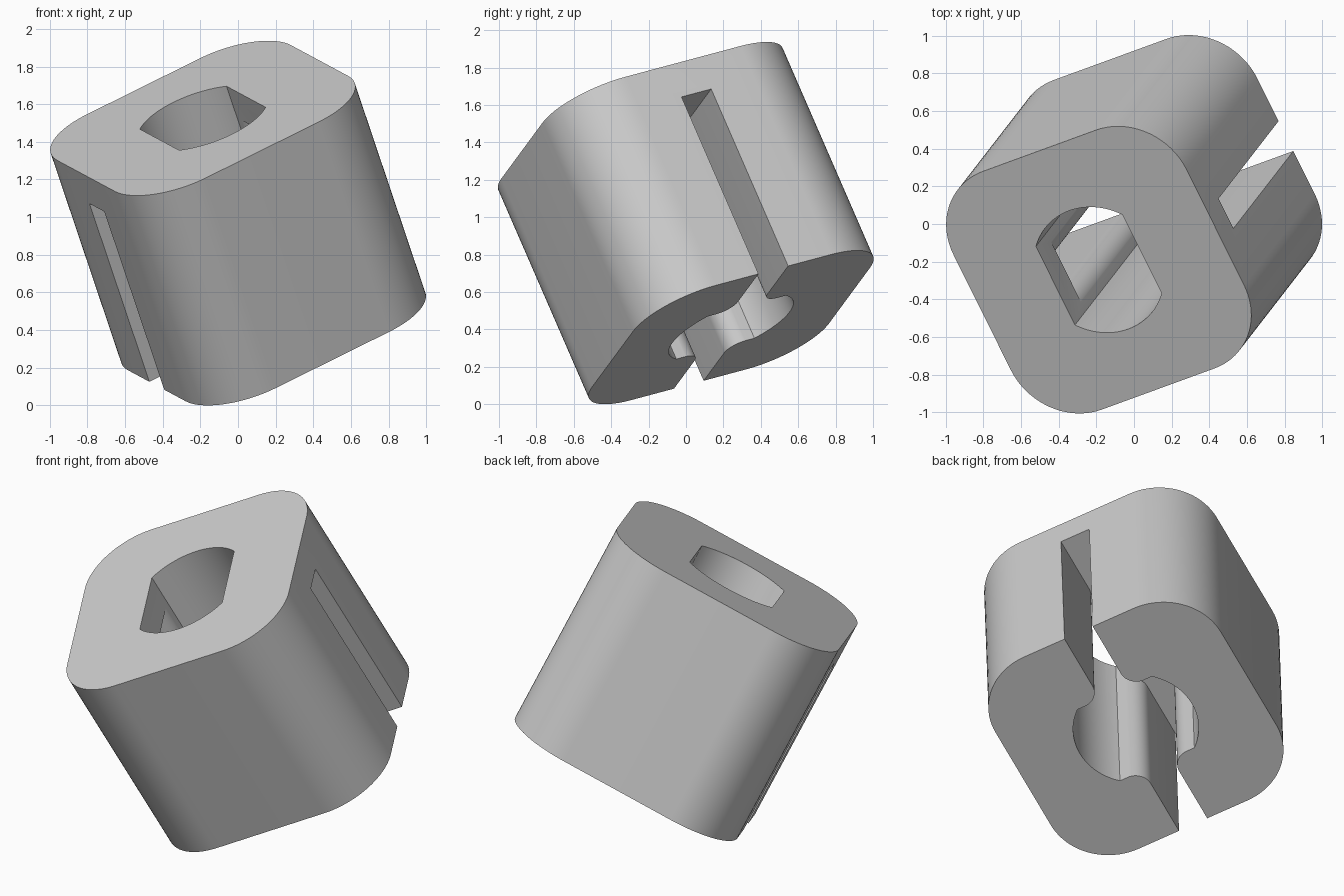
import bpy
import bmesh
from math import atan2, cos, sin, pi, hypot
from mathutils import Vector, Matrix

cube = bpy.data.objects.get("Cube")
if cube:
    bpy.data.objects.remove(cube, do_unlink=True)

HEIGHT = 1.272       # length along the block's own axis
HALF = 0.727         # half width of the rounded square
CORNER = 0.375
BORE = 0.361         # bore radius
FLAT = 0.27          # distance of the bore flats from the axis
SLOT = 0.091         # half width of the slot
SLOT_TOP = 1.08
ROUND = 0.1          # rounding where the slot meets the bore


def arc(cx, cy, r, start, end, steps):
    return [(cx + r * cos(start + (end - start) * i / steps),
             cy + r * sin(start + (end - start) * i / steps))
            for i in range(steps + 1)]


def prism(name, outline, low, high):
    bm = bmesh.new()
    face = bm.faces.new([bm.verts.new((x, y, low)) for x, y in outline])
    grown = bmesh.ops.extrude_face_region(bm, geom=[face], use_keep_orig=True)
    top = [g for g in grown["geom"] if isinstance(g, bmesh.types.BMVert)]
    bmesh.ops.translate(bm, verts=top, vec=(0, 0, high - low))
    bmesh.ops.recalc_face_normals(bm, faces=bm.faces)
    mesh = bpy.data.meshes.new(name)
    bm.to_mesh(mesh)
    bm.free()
    obj = bpy.data.objects.new(name, mesh)
    bpy.context.collection.objects.link(obj)
    return obj


def activate(obj):
    bpy.ops.object.select_all(action="DESELECT")
    obj.select_set(True)
    bpy.context.view_layer.objects.active = obj


def cut(body, cutter):
    cutter.hide_render = True
    mod = body.modifiers.new("cut", "BOOLEAN")
    mod.operation = "DIFFERENCE"
    mod.solver = "EXACT"
    mod.object = cutter
    activate(body)
    bpy.ops.object.modifier_apply(modifier=mod.name)
    bpy.data.objects.remove(cutter, do_unlink=True)


# Rounded square body
inner = HALF - CORNER
outline = []
for k, (sx, sy) in enumerate([(1, 1), (-1, 1), (-1, -1), (1, -1)]):
    outline += arc(sx * inner, sy * inner, CORNER, k * pi / 2, (k + 1) * pi / 2, 20)
body = prism("slotted_block", outline, 0, HEIGHT)

# Bore with two flats, right through
edge = atan2((BORE ** 2 - FLAT ** 2) ** 0.5, FLAT)
bore = arc(0, 0, BORE, edge, pi - edge, 28) + arc(0, 0, BORE, pi + edge, 2 * pi - edge, 28)
cut(body, prism("bore_cutter", bore, -0.2, HEIGHT + 0.2))

# Cross slot from the lower end, flared into the bore
quarter = [(1, SLOT)] + arc(FLAT + ROUND - 0.0005, SLOT + ROUND, ROUND, -pi / 2, -pi, 12)
quarter.append((FLAT * 0.7, SLOT + ROUND))
upper = quarter + [(-x, y) for x, y in reversed(quarter)]
slot = upper + [(x, -y) for x, y in reversed(upper)]
cut(body, prism("slot_cutter", slot, -0.2, SLOT_TOP))

# Plain grey finish
grey = bpy.data.materials.new("plain grey")
grey.use_nodes = True
colour = (0.6, 0.6, 0.6, 1)
grey.diffuse_color = colour
grey.node_tree.nodes["Principled BSDF"].inputs["Base Color"].default_value = colour
body.data.materials.clear()
body.data.materials.append(grey)

# Tilt the block into its resting pose
axis = Vector((-0.295, -0.381, 0.876)).normalized()
side = Vector((0.852, 0.311, 0.422))
side = (side - axis * side.dot(axis)).normalized()
back = axis.cross(side)
pose = Matrix((side, back, axis)).transposed().to_4x4()
pose.translation = (0.188, 0.241, 0.41)
body.data.transform(pose)
lowest = min(v.co.z for v in body.data.vertices)
body.data.transform(Matrix.Translation((0, 0, -lowest)))

activate(body)
bpy.ops.object.shade_smooth_by_angle(angle=pi / 6)
